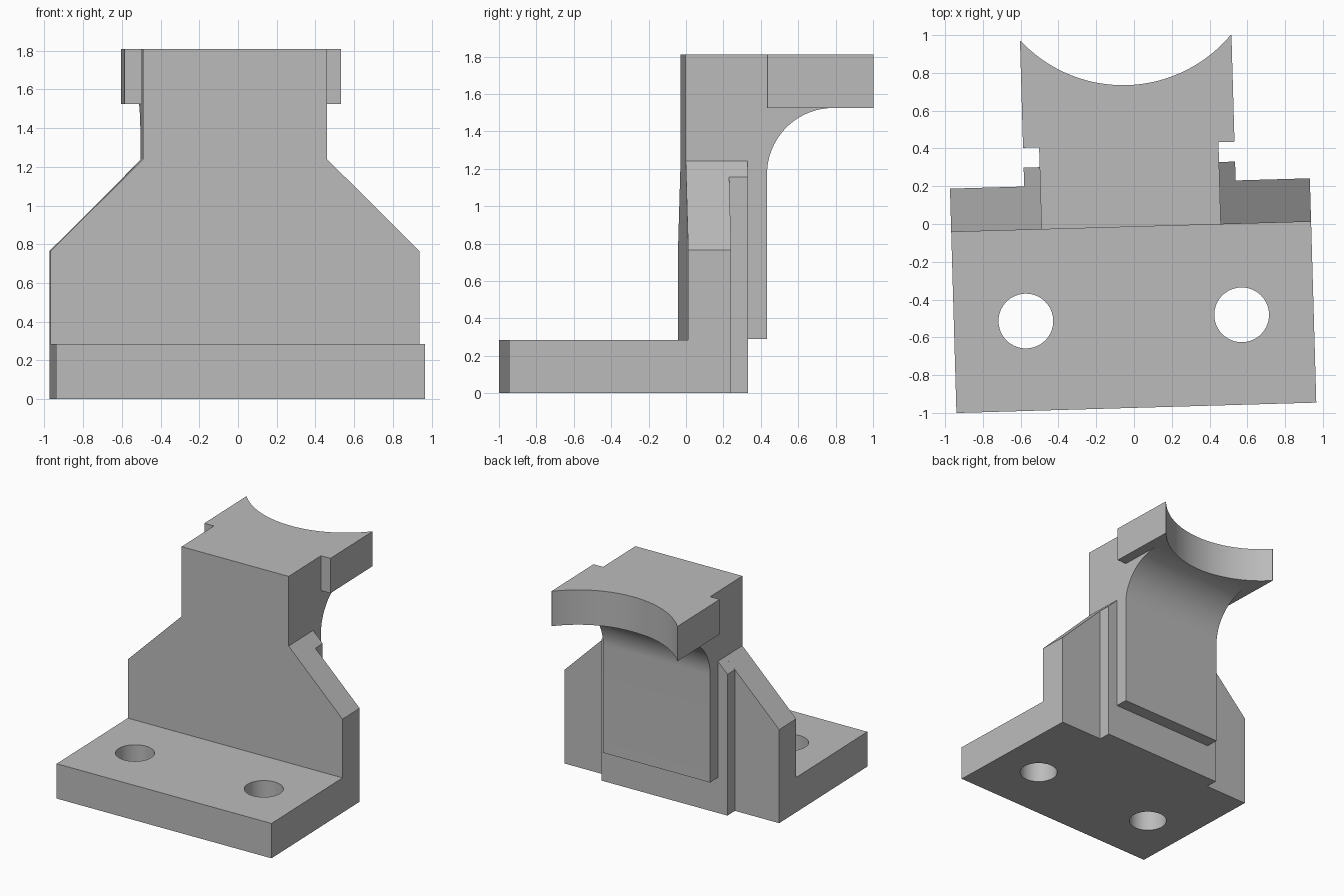
import bpy, bmesh
from math import sin, cos, pi, radians
from mathutils import Matrix, Vector

cube = bpy.data.objects.get("Cube")
if cube:
    bpy.data.objects.remove(cube, do_unlink=True)

CX = -0.0155            # middle of the symmetric bracket
FRONT, TOP = -0.015, 1.81

grey = bpy.data.materials.new("light_grey")
grey.use_nodes = True
colour = (0.5, 0.5, 0.5, 1)
grey.diffuse_color = colour
grey.node_tree.nodes["Principled BSDF"].inputs["Base Color"].default_value = colour


def prism(name, start, along):
    """Extrude a closed outline of 3D points along a vector."""
    bm = bmesh.new()
    face = bm.faces.new([bm.verts.new(p) for p in start])
    new = bmesh.ops.extrude_face_region(bm, geom=[face])
    verts = [g for g in new["geom"] if isinstance(g, bmesh.types.BMVert)]
    bmesh.ops.translate(bm, verts=verts, vec=Vector(along))
    bmesh.ops.recalc_face_normals(bm, faces=bm.faces)
    mesh = bpy.data.meshes.new(name)
    bm.to_mesh(mesh)
    bm.free()
    mesh.materials.append(grey)
    obj = bpy.data.objects.new(name, mesh)
    bpy.context.collection.objects.link(obj)
    return obj


def upright(name, half, y0, y1):
    """Symmetric front outline given as (half width, z), run from y0 to y1."""
    pts = [(CX + x, y0, z) for x, z in half]
    pts += [(CX - x, y0, z) for x, z in reversed(half)]
    return prism(name, pts, (0, y1 - y0, 0))


def cylinder(name, x, y, r, z0, z1, n):
    ring = [(x + r * cos(2 * pi * i / n), y + r * sin(2 * pi * i / n), z0)
            for i in range(n)]
    return prism(name, ring, (0, 0, z1 - z0))


def combine(target, tool, operation):
    tool.hide_render = True
    mod = target.modifiers.new(tool.name, "BOOLEAN")
    mod.operation, mod.solver, mod.object = operation, "EXACT", tool
    bpy.context.view_layer.objects.active = target
    bpy.ops.object.modifier_apply(modifier=mod.name)
    bpy.data.objects.remove(tool, do_unlink=True)


# Shouldered wall
bracket = upright("bracket", [(0.953, 0), (0.953, 0.765), (0.475, 1.24), (0.475, TOP)],
                  FRONT, 0.215)

# Foot plate, raised rib on the back, overhanging head
foot = upright("foot", [(0.953, 0), (0.953, 0.285)], -0.973, 0.215)
rib = upright("rib", [(0.56, 0), (0.56, 1.155), (0.475, 1.24), (0.475, TOP)], FRONT, 0.315)
head = upright("head", [(0.56, 1.525), (0.56, TOP)], 0.42, 0.986)

# Back column with a rounded fillet under the head
R, fy, fz = 0.355, 0.775, 1.17
side = [(0, 0.29), (fy - R, 0.29)]
side += [(fy - R * cos(a), fz + R * sin(a)) for a in (pi / 2 * i / 24 for i in range(25))]
side += [(fy, TOP), (0, TOP)]
column = prism("column", [(CX - 0.475, y, z) for y, z in side], (0.95, 0, 0))

for part in (foot, rib, column, head):
    combine(bracket, part, "UNION")

# Curved saddle in the head and two bolt holes in the foot
combine(bracket, cylinder("saddle_cutter", CX, 1.48, 0.744, 1.4, 2, 128), "DIFFERENCE")
for sx in (-1, 1):
    combine(bracket, cylinder("hole_cutter", CX + sx * 0.5715, -0.497, 0.145, -0.1, 0.5, 48),
            "DIFFERENCE")

# The whole bracket stands slightly turned
bracket.data.transform(Matrix.Rotation(radians(1.65), 4, "Z"))
bpy.ops.object.select_all(action="DESELECT")
bracket.select_set(True)
bpy.context.view_layer.objects.active = bracket
bpy.ops.object.shade_smooth_by_angle(angle=radians(30))
